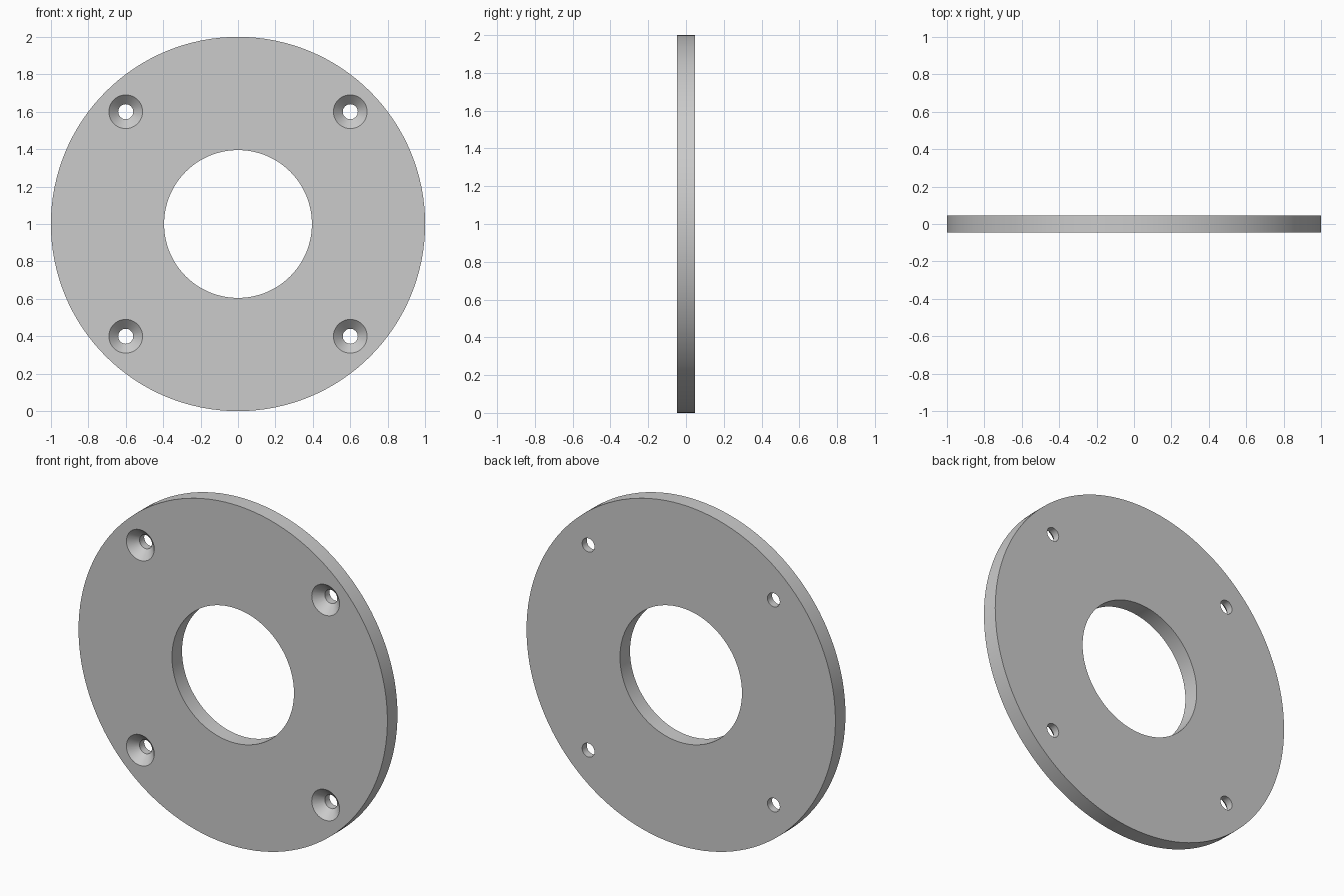
import bpy, bmesh, math

if "Cube" in bpy.data.objects:
    bpy.data.objects.remove(bpy.data.objects["Cube"])

T = 0.0465          # half thickness of the plate
R_BORE = 0.395      # central opening
R_PIN, R_SINK = 0.04, 0.09


def lathe(name, profile, segments, x, z, ring):
    """Revolve (radius, y) points about a y-parallel axis; ring closes the section, else ends are capped."""
    bm = bmesh.new()
    loops = []
    for r, y in profile:
        loops.append([bm.verts.new((x + r * math.cos(a), y, z + r * math.sin(a)))
                      for a in (2 * math.pi * i / segments for i in range(segments))])
    pairs = list(zip(loops, loops[1:]))
    if ring:
        pairs.append((loops[-1], loops[0]))
    else:
        bm.faces.new(loops[0])
        bm.faces.new(loops[-1])
    for a, b in pairs:
        for i in range(segments):
            j = (i + 1) % segments
            bm.faces.new((a[i], a[j], b[j], b[i]))
    bmesh.ops.recalc_face_normals(bm, faces=bm.faces)
    mesh = bpy.data.meshes.new(name)
    bm.to_mesh(mesh)
    bm.free()
    obj = bpy.data.objects.new(name, mesh)
    bpy.context.collection.objects.link(obj)
    return obj


# Round flange plate with central bore
plate = lathe("flange_plate", [(1, -T), (1, T), (R_BORE, T), (R_BORE, -T)], 128, 0, 1, True)
bpy.context.view_layer.objects.active = plate
plate.select_set(True)

# Four countersunk screw holes, wide side at the front
e = 0.02
sink = [(R_SINK + e, -T - e), (R_PIN, -T + R_SINK - R_PIN), (R_PIN, T + e)]
for sx in (-1, 1):
    for sz in (-1, 1):
        cutter = lathe("screw_hole_cutter", sink, 48, 0.6 * sx, 1 + 0.6 * sz, False)
        cutter.hide_render = True
        mod = plate.modifiers.new("screw_hole", 'BOOLEAN')
        mod.operation = 'DIFFERENCE'
        mod.solver = 'EXACT'
        mod.object = cutter
        bpy.ops.object.modifier_apply(modifier=mod.name)
        bpy.data.objects.remove(cutter, do_unlink=True)

# Smooth curved walls, crisp rims
bpy.ops.object.shade_smooth_by_angle(angle=math.radians(30))
